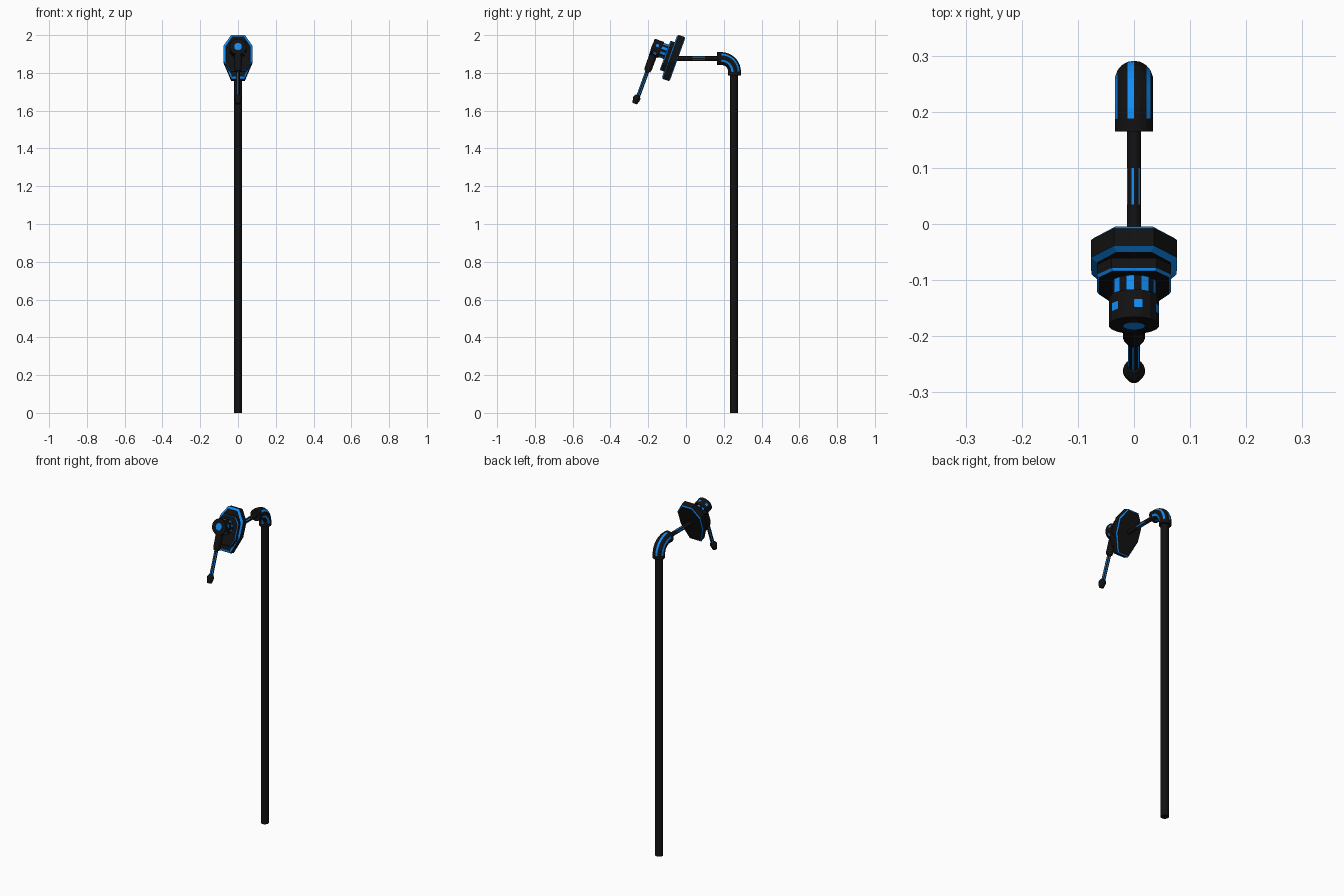
import bpy, bmesh, math

if "Cube" in bpy.data.objects:
    bpy.data.objects.remove(bpy.data.objects["Cube"])

def material(name, rgb):
    m = bpy.data.materials.new(name)
    m.diffuse_color = (*rgb, 1)
    m.use_nodes = True
    m.node_tree.nodes["Principled BSDF"].inputs["Base Color"].default_value = m.diffuse_color
    return m

BLACK = material("black", (0.006, 0.006, 0.006))
BLUE = material("blue", (0.005, 0.27, 0.95))
SIDES = 18
TILT = math.radians(20)

def head(b, w):
    """Tilted head frame (b = back, w = up) to world y, z."""
    c, s = math.cos(TILT), math.sin(TILT)
    return (-0.068 + b * c + w * s, 1.88 - b * s + w * c)

def loft(name, rings, is_blue, cap_blue=False):
    bm = bmesh.new()
    loops = [[bm.verts.new(p) for p in ring] for ring in rings]
    n = len(loops[0])
    for j in range(len(loops) - 1):
        for k in range(n):
            f = bm.faces.new((loops[j][k], loops[j][(k + 1) % n],
                              loops[j + 1][(k + 1) % n], loops[j + 1][k]))
            f.material_index = int(is_blue(j, k))
    for end in (loops[0], loops[-1]):
        bm.faces.new(end).material_index = int(cap_blue)
    bmesh.ops.recalc_face_normals(bm, faces=bm.faces)
    me = bpy.data.meshes.new(name)
    bm.to_mesh(me)
    bm.free()
    me.materials.append(BLACK)
    me.materials.append(BLUE)
    ob = bpy.data.objects.new(name, me)
    bpy.context.collection.objects.link(ob)
    return ob

def tube(name, path, radii, blue_segs=(), phase=2, every=3, cap_blue=False):
    """Sweep a polygon along a path in the y-z plane, with blue strips."""
    rings = []
    for i, (y, z) in enumerate(path):
        a, b = path[max(i - 1, 0)], path[min(i + 1, len(path) - 1)]
        d = math.hypot(b[0] - a[0], b[1] - a[1])
        ty, tz = (b[0] - a[0]) / d, (b[1] - a[1]) / d
        ring = []
        for k in range(SIDES):
            t = math.tau * k / SIDES
            r = radii[i]
            ring.append((r * math.sin(t), y - tz * r * math.cos(t), z + ty * r * math.cos(t)))
        rings.append(ring)
    loft(name, rings, lambda j, k: j in blue_segs and k % every == phase, cap_blue)

def plate(name, outline, layers, blue_layers):
    """Symmetric outline of (half width, w), stacked in layers of (b, scale)."""
    full = outline + [(-x, w) for x, w in reversed(outline)]
    rings = []
    for b, s in layers:
        rings.append([(x * s, *head(b, w * (1 + (s - 1) * 0.7))) for x, w in full])
    loft(name, rings, lambda j, k: j in blue_layers)

# Upright pole
tube("pole", [(0.254, 0), (0.254, 1.8)], [0.022] * 2)

# Elbow with blue strips along its bend
arc = [(0.187 + 0.07 * math.sin(t), 1.806 + 0.07 * math.cos(t))
       for t in (math.pi / 2 * i / 8 for i in range(9))]
tube("elbow", [(0.165, 1.876), (0.2 - 0.013, 1.876)] + arc[1:] + [(0.257, 1.785)],
     [0.034] * 11, blue_segs=range(1, 9))

# Horizontal arm
tube("arm", [(-0.06, 1.876), (0.035, 1.876), (0.1, 1.876), (0.19, 1.876)],
     [0.0125] * 4, blue_segs=(1,))

# Head: main plate with blue chamfers, then a smaller front plate
plate("head_plate", [(0.036, -0.124), (0.076, -0.025), (0.077, 0.062), (0.036, 0.124)],
      [(0.025, 0.92), (0.019, 1), (-0.014, 1), (-0.021, 0.86)], (0, 2))
plate("front_plate", [(0.045, -0.085), (0.066, -0.045), (0.066, 0.045), (0.04, 0.08)],
      [(-0.018, 1), (-0.04, 1), (-0.045, 0.95)], (1,))

# Ribbed neck and barrel
W = 0.017
tube("neck", [head(-0.085, W), head(-0.04, W)], [0.04] * 2, (0,), phase=1, every=2)
tube("barrel", [head(b, W) for b in (-0.126, -0.107, -0.092, -0.074)],
     [0.045] * 4, (1,), phase=0)
tube("barrel_lens", [head(-0.1275, W), head(-0.12, W)], [0.02] * 2, (), cap_blue=True)

# Hanging handle: socket, striped rod and tip
B = -0.104
tube("handle_socket", [head(B, w) for w in (-0.115, -0.1, 0.0)], [0.016, 0.02, 0.021])
tube("handle_rod", [head(B, w) for w in (-0.265, -0.25, -0.125, -0.1)],
     [0.0105] * 4, (1,))
tube("handle_tip", [head(B - 0.004, w) for w in (-0.298, -0.27, -0.262, -0.25)],
     [0.013, 0.02, 0.019, 0.011])
